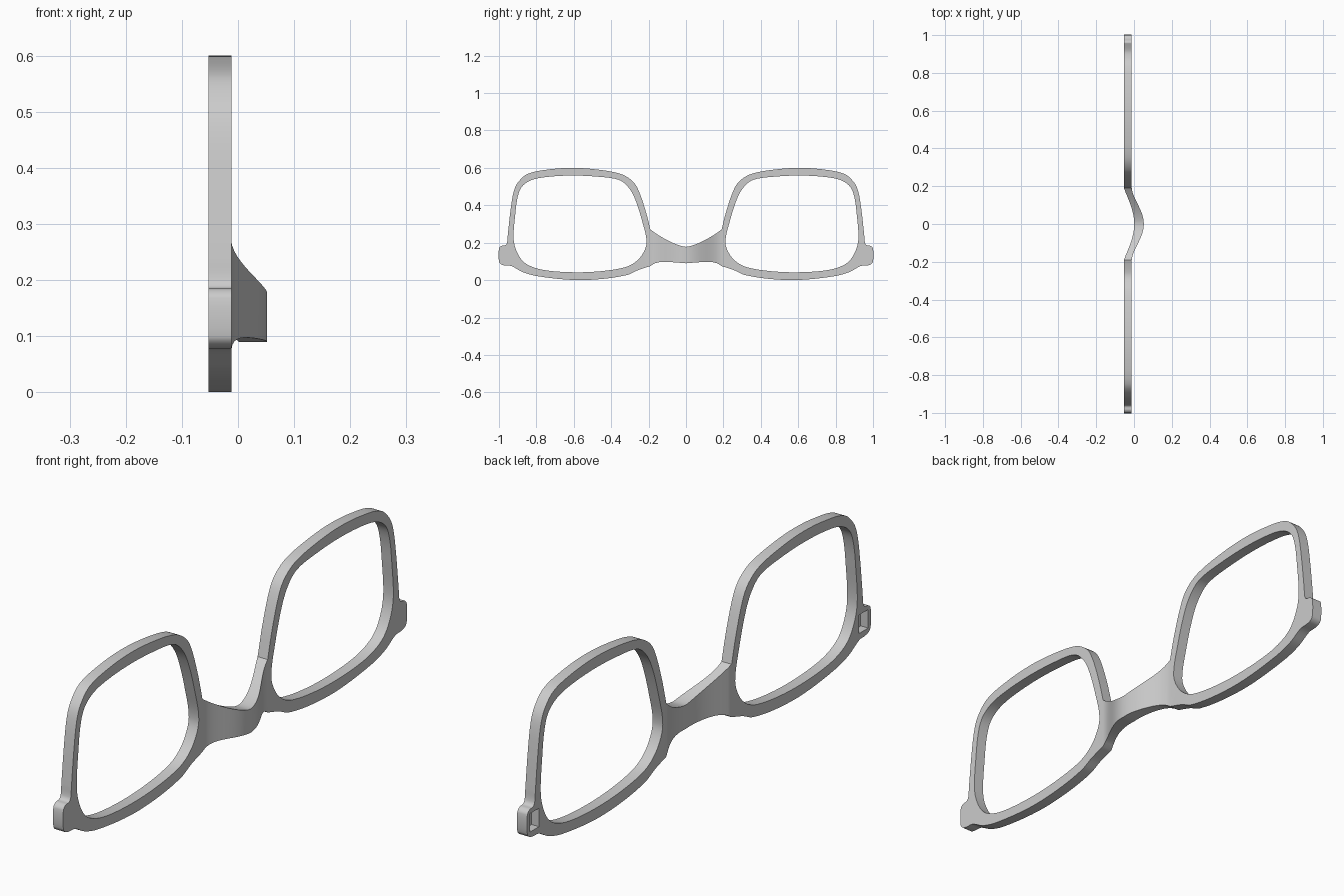
import bpy
import bmesh
import math
from mathutils import Vector
from mathutils.geometry import interpolate_bezier

if "Cube" in bpy.data.objects:
    bpy.data.objects.remove(bpy.data.objects["Cube"])

BACK, FRONT = -0.053, -0.012    # x of the two flat faces
JOIN = 0.19                     # y where the rim meets the bridge
POCKET_FLOOR = -0.023
BRIDGE_STEPS = 14

# Outer rim outline (y, z): from bridge top, over the lens, round the hinge tab, back underneath
OUTER = [(JOIN, .27), (.217, .374), (.257, .487), (.29, .533), (.35, .568), (.473, .591),
         (.607, .6), (.74, .591), (.848, .567), (.9, .52), (.922, .47), (.938, .374),
         (.953, .24), (.957, .2), (.966, .187), (.987, .183), (1, .168), (1, .1),
         (.988, .084), (.965, .078), (.933, .075), (.874, .043), (.794, .021),
         (.607, .001), (.45, .006), (.313, .028), (.255, .054), (JOIN, .075)]

# Lens opening outline
INNER = [(.211, .2), (.233, .31), (.275, .44), (.313, .502), (.362, .537), (.473, .553),
         (.607, .559), (.74, .552), (.825, .535), (.877, .5), (.9, .444), (.913, .35),
         (.922, .23), (.91, .165), (.874, .103), (.82, .07), (.74, .051), (.607, .042),
         (.473, .046), (.34, .065), (.28, .09), (.235, .135)]

# Hinge pocket in the tab
POCKET = [(.932, .1), (.985, .1), (.985, .168), (.932, .168)]


def smooth_path(points, closed, steps=5):
    """Smooth path through the points."""
    pts = [Vector(p) for p in points]
    n = len(pts)

    def tangent(i):
        if closed:
            d = pts[(i + 1) % n] - pts[i - 1]
        else:
            d = pts[min(i + 1, n - 1)] - pts[max(i - 1, 0)]
        return d.normalized()

    path = []
    for i in range(n if closed else n - 1):
        j = (i + 1) % n
        a, b = pts[i], pts[j]
        reach = (b - a).length / 3
        path += interpolate_bezier(a, a + tangent(i) * reach,
                                   b - tangent(j) * reach, b, steps + 1)[:-1]
    return path if closed else path + [pts[-1]]


def add_loop(bm, path, x):
    """Closed ring of vertices and edges in the plane at x."""
    verts = [bm.verts.new((x, p[0], p[1])) for p in path]
    edges = [bm.edges.new((v, verts[i - 1])) for i, v in enumerate(verts)]
    return verts, edges


def add_walls(bm, a, b, closed=True):
    for i in range(0 if closed else 1, len(a)):
        bm.faces.new((a[i - 1], a[i], b[i], b[i - 1]))


def fill(bm, edges):
    bmesh.ops.triangle_fill(bm, use_beauty=True, edges=edges, normal=(1, 0, 0))


def bridge_ring(bm, t):
    """Cross-section of the bridge: t is 0 at the middle, 1 at the rim."""
    y = JOIN * t
    c = max(0.0, math.cos(math.pi / 2 * t))
    front = FRONT + .064 * c ** 1.6
    back = BACK + .054 * c ** 1.1
    top = .178 + .092 * t ** 1.5
    bottom = .09 + .015 * t - .03 * t ** 6
    return [bm.verts.new(co) for co in ((front, y, top), (back, y, top),
                                        (back, y, bottom), (front, y, bottom))]


bm = bmesh.new()

# Rim with lens opening and hinge pocket
outer = smooth_path(OUTER, closed=False)
inner = smooth_path(INNER, closed=True)
front_out, front_out_edges = add_loop(bm, outer, FRONT)
front_in, front_in_edges = add_loop(bm, inner, FRONT)
back_out, back_out_edges = add_loop(bm, outer, BACK)
back_in, back_in_edges = add_loop(bm, inner, BACK)
pocket_rim, pocket_edges = add_loop(bm, POCKET, BACK)
pocket_floor, floor_edges = add_loop(bm, POCKET, POCKET_FLOOR)
fill(bm, front_out_edges + front_in_edges)
fill(bm, back_out_edges + back_in_edges + pocket_edges)
add_walls(bm, front_out, back_out, closed=False)
add_walls(bm, front_in, back_in)
add_walls(bm, pocket_rim, pocket_floor)
bm.faces.new(pocket_floor)

# Half of the arched bridge, welded to the rim
ring = [front_out[0], back_out[0], back_out[-1], front_out[-1]]
for step in range(BRIDGE_STEPS - 1, -1, -1):
    following = bridge_ring(bm, step / BRIDGE_STEPS)
    add_walls(bm, ring, following)
    ring = following

bmesh.ops.recalc_face_normals(bm, faces=bm.faces)
mesh = bpy.data.meshes.new("spectacle_frame")
bm.to_mesh(mesh)
bm.free()
frame = bpy.data.objects.new("spectacle_frame", mesh)
bpy.context.collection.objects.link(frame)

# Plain grey material
grey = bpy.data.materials.new("light_grey")
grey.use_nodes = True
colour = (.6, .6, .6, 1)
grey.diffuse_color = colour
grey.node_tree.nodes["Principled BSDF"].inputs["Base Color"].default_value = colour
mesh.materials.append(grey)

# Smooth shading with sharp rims, then the mirrored half
bpy.ops.object.select_all(action="DESELECT")
frame.select_set(True)
bpy.context.view_layer.objects.active = frame
bpy.ops.object.shade_smooth_by_angle(angle=math.radians(30))
mirror = frame.modifiers.new("mirror", "MIRROR")
mirror.use_axis = (False, True, False)
mirror.use_clip = True
